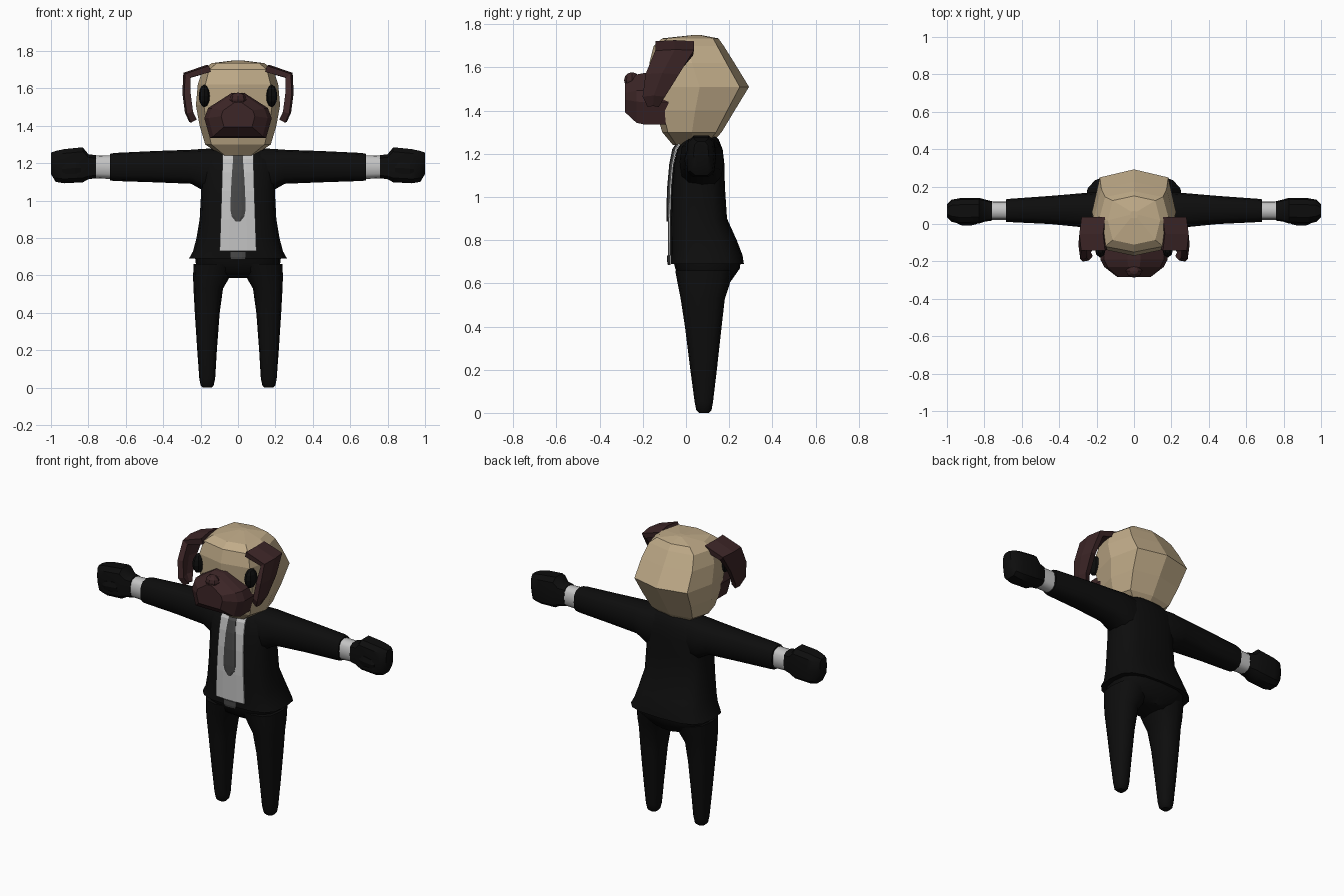
import bpy, bmesh, math
from mathutils import Vector

if "Cube" in bpy.data.objects:
    bpy.data.objects.remove(bpy.data.objects["Cube"])


def material(name, r, g, b):
    m = bpy.data.materials.new(name)
    m.use_nodes = True
    m.diffuse_color = (r, g, b, 1)
    bsdf = m.node_tree.nodes["Principled BSDF"]
    bsdf.inputs["Base Color"].default_value = (r, g, b, 1)
    bsdf.inputs["Roughness"].default_value = 0.9
    return m


TAN = material("tan fur", 0.53, 0.41, 0.25)
BROWN = material("dark brown fur", 0.046, 0.019, 0.02)
BLACK = material("black suit", 0.004, 0.004, 0.004)
WHITE = material("white shirt", 0.55, 0.55, 0.55)
GREY = material("grey tie", 0.065, 0.065, 0.065)


def finish(bm, name, mat, smooth=False, mirror=False, thick=0):
    """Turn a bmesh into an object with its material and modifiers."""
    bmesh.ops.recalc_face_normals(bm, faces=bm.faces)
    me = bpy.data.meshes.new(name)
    bm.to_mesh(me)
    bm.free()
    me.materials.append(mat)
    ob = bpy.data.objects.new(name, me)
    bpy.context.collection.objects.link(ob)
    if smooth:
        bpy.ops.object.select_all(action='DESELECT')
        ob.select_set(True)
        bpy.context.view_layer.objects.active = ob
        bpy.ops.object.shade_smooth_by_angle(angle=math.radians(40))
    if thick:
        mod = ob.modifiers.new("thickness", 'SOLIDIFY')
        mod.thickness = thick
        mod.offset = 0
    if mirror:
        mod = ob.modifiers.new("mirror", 'MIRROR')
        mod.use_mirror_merge = False
    return ob


def skin(loops, closed=True):
    """Join successive point loops with quads."""
    bm = bmesh.new()
    rows = [[bm.verts.new(p) for p in loop] for loop in loops]
    n = len(rows[0])
    for lo, hi in zip(rows, rows[1:]):
        for i in range(n if closed else n - 1):
            j = (i + 1) % n
            bm.faces.new((lo[i], lo[j], hi[j], hi[i]))
    if closed:
        bm.faces.new(rows[0])
        bm.faces.new(rows[-1])
    return bm


def loft(name, mat, axis, rings, sides=12, power=0.75, **opts):
    """Rounded sections; each ring is (position, a_min, a_max, b_min, b_max)."""
    def soft(v):
        return math.copysign(abs(v) ** power, v) if abs(v) > 1e-6 else 0

    def point(t, a0, a1, b0, b1, k):
        ang = math.tau * k / sides
        a = (a0 + a1) / 2 + (a1 - a0) / 2 * soft(math.cos(ang))
        b = (b0 + b1) / 2 + (b1 - b0) / 2 * soft(math.sin(ang))
        return (a, b, t) if axis == 'z' else (t, a, b)

    loops = [[point(*ring, k) for k in range(sides)] for ring in rings]
    return finish(skin(loops), name, mat, **opts)


def centred(rows):
    """(z, half_width, front, back) rows to ring tuples."""
    return [(z, -w, w, f, b) for z, w, f, b in rows]


def plate(name, mat, rows):
    """Thin front panel; each row is (z, half_width, y)."""
    loops = [[(-w, y + 0.004, z), (-w / 2, y, z), (w / 2, y, z), (w, y + 0.004, z)]
             for z, w, y in rows]
    return finish(skin(loops, closed=False), name, mat, thick=0.008)


# Suit: jacket with flared hem, and trousers
loft("jacket", BLACK, 'z', centred([
    (0.69, 0.262, -0.072, 0.268), (0.73, 0.24, -0.072, 0.262),
    (0.80, 0.222, -0.073, 0.235), (0.90, 0.205, -0.073, 0.19),
    (1.05, 0.197, -0.068, 0.18), (1.15, 0.20, -0.058, 0.178),
    (1.22, 0.185, -0.042, 0.17), (1.265, 0.14, -0.012, 0.152),
    (1.288, 0.09, 0.01, 0.13)]), sides=16, power=0.65, smooth=True)
loft("trouser_seat", BLACK, 'z', centred([
    (0.585, 0.09, 0.02, 0.19), (0.62, 0.2, -0.03, 0.215),
    (0.67, 0.228, -0.05, 0.25), (0.73, 0.23, -0.066, 0.255)]),
    sides=16, power=0.7, smooth=True)
loft("trouser_legs", BLACK, 'z', [
    (0.0, 0.142, 0.188, 0.06, 0.105), (0.012, 0.13, 0.2, 0.048, 0.118),
    (0.05, 0.122, 0.207, 0.04, 0.125), (0.2, 0.113, 0.218, 0.02, 0.143),
    (0.4, 0.098, 0.231, -0.005, 0.165), (0.53, 0.08, 0.238, -0.025, 0.18),
    (0.59, 0.045, 0.24, -0.037, 0.2), (0.66, 0.01, 0.238, -0.05, 0.22)],
    smooth=True, mirror=True)
loft("sleeves", BLACK, 'x', [
    (0.10, -0.03, 0.165, 1.04, 1.28), (0.18, -0.03, 0.175, 1.05, 1.277),
    (0.25, -0.02, 0.167, 1.09, 1.272), (0.45, 0.0, 0.15, 1.098, 1.265),
    (0.66, 0.01, 0.135, 1.105, 1.255), (0.685, 0.012, 0.132, 1.108, 1.25)],
    smooth=True, mirror=True)

# Shirt cuffs and mitten hands
loft("shirt_cuffs", WHITE, 'x', [
    (0.67, 0.022, 0.12, 1.115, 1.243), (0.77, 0.022, 0.12, 1.12, 1.24)],
    smooth=True, mirror=True)
loft("hands", BLACK, 'x', [
    (0.76, 0.018, 0.122, 1.118, 1.245), (0.80, 0.012, 0.132, 1.112, 1.25),
    (0.83, 0.002, 0.14, 1.095, 1.288), (0.93, 0.0, 0.138, 1.09, 1.278),
    (0.975, 0.012, 0.13, 1.098, 1.268), (1.0, 0.035, 0.105, 1.14, 1.258)],
    sides=10, power=0.6, smooth=True, mirror=True)
loft("thumbs", BLACK, 'x', [
    (0.84, 0.0, 0.03, 1.15, 1.2), (0.87, -0.008, 0.03, 1.14, 1.21),
    (0.92, -0.008, 0.03, 1.14, 1.2), (0.94, 0.0, 0.03, 1.15, 1.19)],
    sides=6, mirror=True)

# Shirt front, tie and belt buckle
plate("shirt_front", WHITE, [
    (0.73, 0.098, -0.079), (0.9, 0.092, -0.08), (1.05, 0.087, -0.075),
    (1.15, 0.084, -0.066), (1.22, 0.083, -0.052), (1.275, 0.08, -0.016)])
plate("tie", GREY, [
    (0.888, 0.01, -0.087), (0.915, 0.032, -0.087), (0.95, 0.04, -0.087),
    (1.05, 0.037, -0.083), (1.15, 0.031, -0.074), (1.22, 0.025, -0.06),
    (1.275, 0.026, -0.024)])
plate("belt_buckle", GREY, [
    (0.685, 0.036, -0.08), (0.70, 0.042, -0.083), (0.728, 0.042, -0.083)])

# Faceted head
loft("head", TAN, 'z', centred([
    (1.24, 0.085, -0.06, 0.11), (1.30, 0.175, -0.11, 0.165),
    (1.40, 0.205, -0.14, 0.225), (1.51, 0.225, -0.165, 0.292),
    (1.62, 0.215, -0.17, 0.225), (1.70, 0.19, -0.15, 0.175),
    (1.735, 0.14, -0.11, 0.15), (1.75, 0.02, 0.03, 0.07)]),
    sides=8, power=0.6)

# Muzzle: one outline shrinking forwards
half = [(0.035, 1.575), (0.16, 1.495), (0.18, 1.44), (0.15, 1.335)]
outline = half + [(-x, z) for x, z in reversed(half)]
muzzle_steps = [(-0.08, 1.0, 1.0), (-0.19, 1.0, 1.0), (-0.23, 0.88, 0.93), (-0.283, 0.5, 0.55)]
finish(skin([[(x * sx, y, 1.465 + (z - 1.465) * sz) for x, z in outline]
             for y, sx, sz in muzzle_steps]), "muzzle", BROWN)


def ball(name, mat, centre, radii, mirror=False):
    bm = bmesh.new()
    bmesh.ops.create_uvsphere(bm, u_segments=8, v_segments=6, radius=1)
    for v in bm.verts:
        v.co = Vector(centre) + Vector([c * r for c, r in zip(v.co, radii)])
    return finish(bm, name, mat, mirror=mirror)


ball("nose", BROWN, (0, -0.25, 1.54), (0.045, 0.037, 0.038))
ball("eyes", BLACK, (0.18, -0.13, 1.56), (0.03, 0.05, 0.06), mirror=True)

# Folded ears: rows of (x, z, front, back)
ear_rows = [(0.15, 1.705, -0.14, 0.035), (0.268, 1.668, -0.14, 0.035),
            (0.27, 1.57, -0.185, -0.035), (0.257, 1.47, -0.198, -0.10),
            (0.236, 1.425, -0.175, -0.13)]
finish(skin([[(x, f, z), (x + 0.01, (f + b) / 2, z + 0.005), (x, b, z)]
             for x, z, f, b in ear_rows], closed=False),
       "ears", BROWN, mirror=True, thick=0.035)
